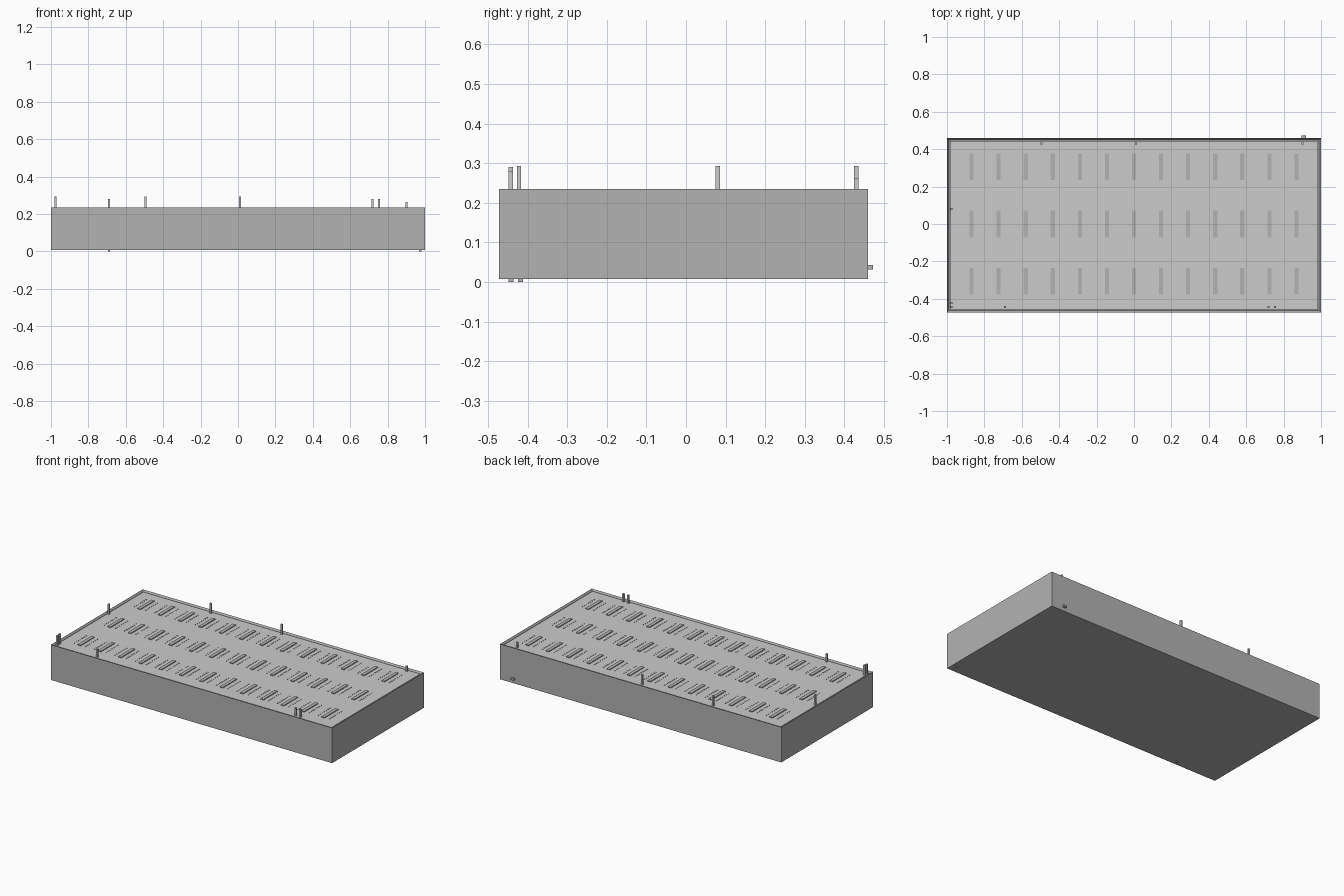
import bpy, bmesh
from mathutils import Matrix, Vector

if "Cube" in bpy.data.objects:
    bpy.data.objects.remove(bpy.data.objects["Cube"])

dark = bpy.data.materials.new("dark_grey")
dark.diffuse_color = (0.45, 0.45, 0.45, 1)
dark.use_nodes = True
dark.node_tree.nodes["Principled BSDF"].inputs["Base Color"].default_value = dark.diffuse_color


def boxes(name, items, mat=None):
    """One object made of boxes, each given as (centre, size)."""
    bm = bmesh.new()
    for c, s in items:
        m = Matrix.Translation(Vector(c)) @ Matrix.Diagonal((*s, 1))
        bmesh.ops.create_cube(bm, size=1, matrix=m)
    me = bpy.data.meshes.new(name)
    bm.to_mesh(me)
    bm.free()
    ob = bpy.data.objects.new(name, me)
    bpy.context.collection.objects.link(ob)
    if mat:
        me.materials.append(mat)
    return ob


# Tray body: box with its top face inset and pushed down to leave a thin rim
Z0, TOP, PLATE, YC = 0.008, 0.235, 0.228, -0.006
tray = boxes("tray_body", [((0, YC, (Z0 + TOP) / 2), (2, 0.932, TOP - Z0))], dark)
bm = bmesh.new()
bm.from_mesh(tray.data)
top = max(bm.faces, key=lambda f: f.calc_center_median().z)
bmesh.ops.inset_individual(bm, faces=[top], thickness=0.015)
bmesh.ops.translate(bm, verts=top.verts, vec=(0, 0, -0.017))
bm.to_mesh(tray.data)
bm.free()

# Light top plate inside the rim
boxes("top_plate", [((0, YC, PLATE - 0.005), (1.97, 0.902, 0.01))])

# Three rows of thirteen dark bars, each flanked by rows of tiny studs
bars, studs = [], []
for y in (-0.305, 0, 0.305):
    for i in range(13):
        x = (i - 6) * 0.1447
        bars.append(((x, y, PLATE + 0.001), (0.022, 0.142, 0.008)))
        for side in (-0.04, 0.04):
            for k in range(7):
                studs.append(((x + side, y + (k - 3) * 0.02, PLATE + 0.0005),
                              (0.005, 0.005, 0.005)))
boxes("slot_bars", bars, dark)
boxes("contact_studs", studs)

# Upright pins just inside the rim: x, y, top height
pins = [(-0.975, -0.443, 0.290), (-0.975, -0.422, 0.293), (-0.975, 0.08, 0.293),
        (-0.69, -0.443, 0.280), (0.72, -0.443, 0.280), (0.755, -0.443, 0.280),
        (-0.495, 0.43, 0.293), (0.01, 0.43, 0.293), (0.90, 0.43, 0.263)]
boxes("upright_pins", [((x, y, (PLATE - 0.004 + h) / 2), (0.011, 0.011, h - PLATE + 0.004))
                       for x, y, h in pins])

# Small feet under the tray and a plug on the back wall
boxes("bottom_feet", [((x, y, 0.006), (0.012, 0.012, 0.012))
                      for x, y in ((-0.69, -0.442), (0.975, -0.418))], dark)
boxes("back_plug", [((0.908, 0.464, 0.037), (0.024, 0.016, 0.012))], dark)
